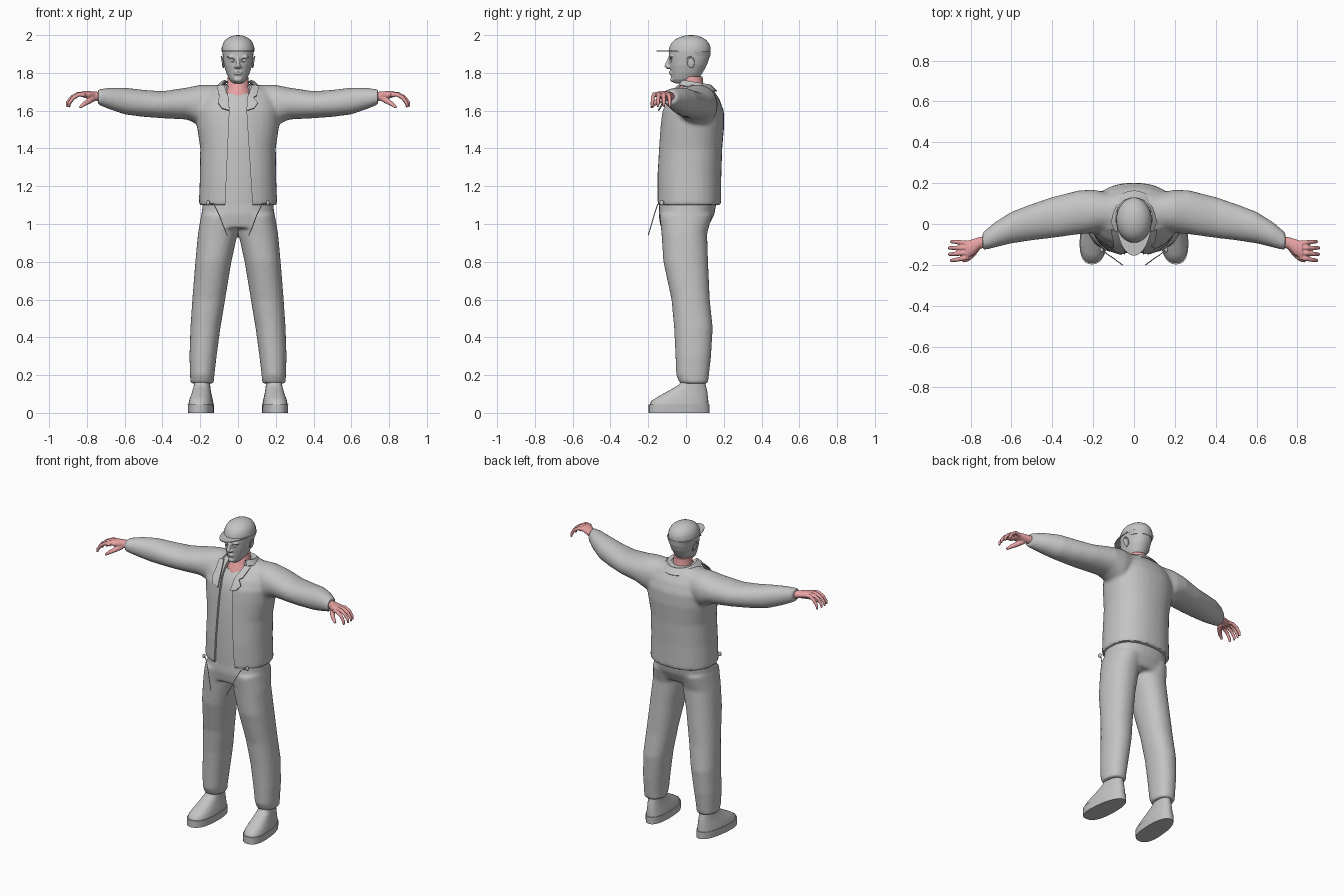
import bpy, bmesh, math
from mathutils import Vector

cube = bpy.data.objects.get("Cube")
if cube:
    bpy.data.objects.remove(cube)


def material(name, rgb):
    m = bpy.data.materials.new(name)
    m.use_nodes = True
    m.diffuse_color = (*rgb, 1)
    m.node_tree.nodes["Principled BSDF"].inputs["Base Color"].default_value = (*rgb, 1)
    return m


GREY = material("plain grey", (0.55, 0.55, 0.55))
SKIN = material("pink skin", (0.8, 0.36, 0.36))


def loft(bm, rings, n=32, power=2.0, egg=0.0):
    """Skin a closed tube through rings of (centre, half axis u, half axis v)."""
    loops = []
    for c, u, v in rings:
        loop = []
        for i in range(n):
            a = math.tau * i / n
            ca, sa = math.cos(a), math.sin(a)
            p = math.copysign(abs(ca) ** (2 / power), ca) * (1 - egg * sa)
            q = math.copysign(abs(sa) ** (2 / power), sa)
            loop.append(bm.verts.new(Vector(c) + Vector(u) * p + Vector(v) * q))
        loops.append(loop)
    for a, b in zip(loops, loops[1:]):
        for i in range(n):
            j = (i + 1) % n
            bm.faces.new((a[i], a[j], b[j], b[i]))
    bm.faces.new(loops[0])
    bm.faces.new(loops[-1])


def upright(rows):
    """Rows of z, front y, back y, half width -> horizontal rings."""
    return [((0, (f + b) / 2, z), (w, 0, 0), (0, (b - f) / 2, 0)) for z, f, b, w in rows]


def tube(bm, pts, radii, n=12):
    pts = [Vector(p) for p in pts]
    rings = []
    for i, p in enumerate(pts):
        t = (pts[min(i + 1, len(pts) - 1)] - pts[max(i - 1, 0)]).normalized()
        u = t.cross(Vector((0.1, 1, 0.2))).normalized()
        rings.append((p, u * radii[i], t.cross(u) * radii[i]))
    loft(bm, rings, n)


def ball(bm, centre, size):
    made = bmesh.ops.create_uvsphere(bm, u_segments=20, v_segments=12, radius=1)
    for v in made["verts"]:
        v.co = Vector(centre) + v.co * Vector(size)


def finish(name, bm, mat, voxel=0, smooth=0, cutter=None, thick=0, angle=40):
    """Make the object, bake its modifiers and set the shading."""
    bmesh.ops.recalc_face_normals(bm, faces=bm.faces)
    mesh = bpy.data.meshes.new(name)
    bm.to_mesh(mesh)
    bm.free()
    mesh.materials.append(mat)
    ob = bpy.data.objects.new(name, mesh)
    bpy.context.collection.objects.link(ob)
    if thick:
        m = ob.modifiers.new("thickness", 'SOLIDIFY')
        m.thickness, m.offset = thick, 0
    if voxel:
        m = ob.modifiers.new("merge", 'REMESH')
        m.mode, m.voxel_size = 'VOXEL', voxel
    if smooth:
        m = ob.modifiers.new("soften", 'SMOOTH')
        m.factor, m.iterations = 0.5, smooth
    if cutter:
        m = ob.modifiers.new("cut", 'BOOLEAN')
        m.operation, m.object, m.solver = 'DIFFERENCE', cutter, 'EXACT'
    ob_eval = ob.evaluated_get(bpy.context.evaluated_depsgraph_get())
    baked = bpy.data.meshes.new_from_object(ob_eval)
    ob.modifiers.clear()
    ob.data = baked
    baked.shade_smooth()
    baked.set_sharp_from_angle(angle=math.radians(angle))
    return ob


# Trousers: pelvis and two legs merged
bm = bmesh.new()
loft(bm, upright([(1.13, -.14, .165, .185), (1.05, -.145, .15, .193), (.98, -.135, .115, .2)]), power=2.4)
LEG = [(1.05, 0, .195, -.14, .14), (.95, .002, .212, -.13, .112), (.8, .035, .226, -.12, .117),
       (.6, .068, .242, -.077, .126), (.45, .093, .252, -.063, .142), (.3, .113, .257, -.056, .133),
       (.2, .125, .254, -.052, .122), (.155, .128, .252, -.033, .117)]
for s in (-1, 1):
    loft(bm, [((s * (i + o) / 2, (f + b) / 2, z), ((o - i) / 2, 0, 0), (0, (b - f) / 2, 0))
              for z, i, o, f, b in LEG], power=2.2)
finish("trousers", bm, GREY, voxel=.01, smooth=8)

# Cutter for the open jacket front
bm = bmesh.new()
outline = [(-.07, 1.05), (.08, 1.05), (.045, 1.6), (.07, 1.8), (-.07, 1.8), (-.045, 1.6)]
face = bm.faces.new([bm.verts.new((x, -.4, z)) for x, z in outline])
made = bmesh.ops.extrude_face_region(bm, geom=[face])
for v in made["geom"]:
    if isinstance(v, bmesh.types.BMVert):
        v.co.y = -.01
front_cutter = finish("front_cutter", bm, GREY)
front_cutter.hide_render = True

# Jacket: body and sleeves merged, then opened at the front
bm = bmesh.new()
loft(bm, upright([(1.1, -.157, .187, .208), (1.25, -.157, .187, .202), (1.4, -.147, .192, .2),
                  (1.52, -.137, .202, .218), (1.6, -.127, .2, .222), (1.66, -.097, .178, .205),
                  (1.71, -.047, .145, .175), (1.737, 0, .11, .12)]), power=2.25)
SLEEVE = [(.1, -.03, .15, 1.53, 1.737), (.2, -.045, .168, 1.52, 1.737), (.27, -.05, .165, 1.553, 1.722),
          (.4, -.068, .132, 1.56, 1.703), (.5, -.08, .098, 1.567, 1.71), (.6, -.095, .06, 1.58, 1.722),
          (.68, -.115, .01, 1.607, 1.722), (.742, -.13, -.042, 1.632, 1.713)]
for s in (-1, 1):
    loft(bm, [((s * x, (f + b) / 2, (lo + hi) / 2), (0, (b - f) / 2, 0), (0, 0, (hi - lo) / 2))
              for x, f, b, lo, hi in SLEEVE], power=2.1)
finish("jacket", bm, GREY, voxel=.01, smooth=8, cutter=front_cutter)
bpy.data.objects.remove(front_cutter)

# Shirt under the jacket
bm = bmesh.new()
loft(bm, upright([(1.1, -.143, .15, .17), (1.25, -.143, .15, .17), (1.4, -.133, .16, .17),
                  (1.55, -.12, .16, .17), (1.62, -.103, .15, .15), (1.66, -.08, .13, .13),
                  (1.69, -.055, .11, .09)]), power=2.25)
finish("shirt", bm, GREY)

# Collar around the back of the neck
bm = bmesh.new()
strip = []
for i in range(25):
    a = math.radians(-40 + 260 * i / 24)
    c, s = math.cos(a), math.sin(a)
    strip.append([bm.verts.new((r * c, .04 + q * s, z)) for r, q, z in
                  ((.07, .072, 1.742 - .012 * s), (.088, .09, 1.75 - .015 * s), (.114, .122, 1.722 - .02 * s))])
for a, b in zip(strip, strip[1:]):
    for k in (0, 1):
        bm.faces.new((a[k], a[k + 1], b[k + 1], b[k]))
finish("collar", bm, GREY, thick=.006)

# Notched lapels, hem toggles and hanging cords
LAPEL = [(.075, -.03, 1.735), (.112, -.02, 1.73), (.1, -.085, 1.68), (.082, -.098, 1.67),
         (.105, -.112, 1.64), (.085, -.13, 1.612), (.045, -.138, 1.6), (.05, -.1, 1.67)]
CORD = [(.155, -.125, 1.11), (.128, -.15, 1.105), (.1, -.168, 1.05), (.078, -.185, .99), (.057, -.2, .94)]
for s, side in ((1, "left"), (-1, "right")):
    bm = bmesh.new()
    bm.faces.new([bm.verts.new((s * x, y - .008, z)) for x, y, z in LAPEL])
    bmesh.ops.triangulate(bm, faces=bm.faces)
    finish(side + "_lapel", bm, GREY, thick=.007)
    bm = bmesh.new()
    tube(bm, [(s * x, y, z) for x, y, z in CORD], [.0025] * len(CORD), 8)
    finish(side + "_cord", bm, GREY)
    bm = bmesh.new()
    ball(bm, (s * .158, -.128, 1.112), (.009, .012, .014))
    finish(side + "_toggle", bm, GREY)

# Neck
bm = bmesh.new()
loft(bm, upright([(1.64, -.07, .1, .09), (1.68, -.064, .1, .078), (1.71, -.046, .098, .066),
                  (1.74, -.03, .092, .059), (1.78, -.02, .088, .054)]))
finish("neck", bm, SKIN, angle=80)

# Eye socket cutter
bm = bmesh.new()
for s in (-1, 1):
    ball(bm, (s * .033, -.087, 1.866), (.018, .016, .011))
socket_cutter = finish("socket_cutter", bm, GREY)
socket_cutter.hide_render = True

# Head with nose, lips, chin and brow
bm = bmesh.new()
loft(bm, upright([(1.745, -.062, 0, .025), (1.765, -.077, .065, .046), (1.8, -.08, .088, .062),
                  (1.84, -.086, .11, .074), (1.88, -.089, .124, .08), (1.92, -.09, .126, .083),
                  (1.96, -.07, .11, .07), (1.985, -.03, .07, .035)]), power=2.15)
tube(bm, [(0, -.084, 1.885), (0, -.094, 1.86), (0, -.102, 1.836), (0, -.09, 1.823)], [.008, .01, .013, .009])
for s in (-1, 1):
    ball(bm, (s * .012, -.091, 1.832), (.009, .01, .008))
    ball(bm, (s * .034, -.078, 1.885), (.026, .011, .007))
for z in (1.804, 1.795):
    ball(bm, (0, -.08, z), (.022, .012, .005))
ball(bm, (0, -.07, 1.765), (.022, .014, .014))
finish("head", bm, GREY, voxel=.0045, smooth=3, cutter=socket_cutter)
bpy.data.objects.remove(socket_cutter)

# Eyes and ears
for s, side in ((1, "left"), (-1, "right")):
    bm = bmesh.new()
    ball(bm, (s * .033, -.066, 1.866), (.014, .014, .011))
    finish(side + "_eye", bm, GREY)
    bm = bmesh.new()
    rim = [(s * (.082 + .006 * math.sin(t)), .025 + .016 * math.cos(t) - .01 * math.sin(t) * 0.3,
            1.858 + .029 * math.sin(t)) for t in [math.tau * i / 16 for i in range(17)]]
    tube(bm, rim, [.005] * len(rim), 8)
    ball(bm, (s * .079, .025, 1.855), (.007, .014, .026))
    finish(side + "_ear", bm, GREY, voxel=.003, smooth=3)

# Cap crown, brim and rear strap
bm = bmesh.new()
loft(bm, upright([(1.912, -.093, .129, .087), (1.935, -.089, .13, .086), (1.957, -.077, .121, .079),
                  (1.975, -.06, .106, .067), (1.989, -.034, .083, .047), (1.997, -.008, .058, .025),
                  (2.0, .02, .033, .005)]))
finish("cap_crown", bm, GREY, angle=60)
bm = bmesh.new()
bm.faces.new([bm.verts.new((.087 * math.cos(a), .035 + .19 * math.sin(a) if i else .035, 1.916))
              for i, a in [(i, math.pi + math.pi * i / 28) for i in range(29)]])
finish("cap_brim", bm, GREY, thick=.005)
bm = bmesh.new()
loft(bm, upright([(1.888, -.02, .128, .076), (1.913, -.02, .131, .084)]))
finish("cap_strap", bm, GREY)

# Hands: palm, four curled fingers and a thumb
for s, side in ((1, "left"), (-1, "right")):
    bm = bmesh.new()
    PALM = [(.72, -.085, .028, .026), (.755, -.093, .029, .024), (.785, -.112, .04, .022), (.825, -.128, .043, .016)]
    loft(bm, [((s * x, y, 1.672 + .15 * (x - .72)), (0, w, 0), (0, 0, h)) for x, y, w, h in PALM], 20)
    for k in range(4):
        y, reach = -.094 - .023 * k, (.92, 1.04, 1.04, .94)[k]
        spread = -.004 - .008 * k + .012
        path = [(.81, 0, 1.687), (.845, .4, 1.69), (.878, .8, 1.672), (.9, 1, 1.643), (.902, 1.1, 1.622)]
        tube(bm, [(s * (.81 + (x - .81) * reach), y + spread * t, z - .003 * abs(k - 1.5))
                  for x, t, z in path], [.012, .0115, .0105, .009, .006])
    tube(bm, [(s * .765, -.11, 1.665), (s * .79, -.148, 1.65), (s * .815, -.172, 1.635), (s * .838, -.183, 1.616)],
         [.017, .015, .012, .007])
    finish(side + "_hand", bm, SKIN, voxel=.0035, smooth=4, angle=80)

# Shoes: flat sole and rounded upper, toes turned out slightly
SOLE = [(0, -.198, .125, .066), (.045, -.198, .125, .068)]
UPPER = [(.04, -.192, .12, .065), (.062, -.185, .118, .062), (.085, -.15, .116, .056),
         (.11, -.105, .113, .049), (.135, -.06, .108, .044), (.15, -.035, .104, .042), (.2, -.02, .1, .04)]
for s, side in ((1, "left"), (-1, "right")):
    for part, rows in (("sole", SOLE), ("shoe", UPPER)):
        bm = bmesh.new()
        loft(bm, upright(rows), power=2.4, egg=.12)
        for v in bm.verts:
            v.co.x = s * (v.co.x + .192 - .07 * v.co.y)
        finish(side + "_" + part, bm, GREY, angle=50)
